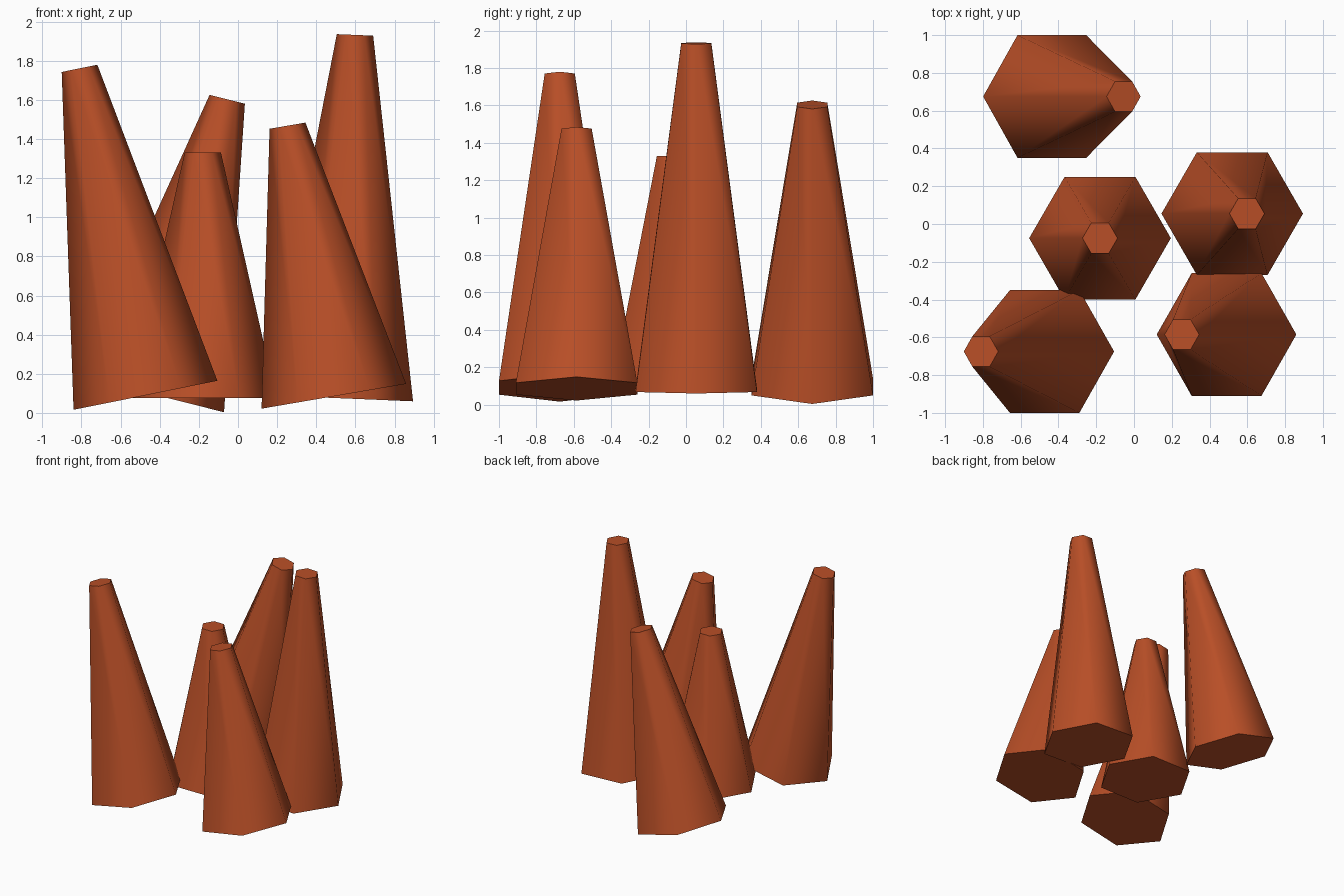
import bpy, bmesh, math
from mathutils import Vector, Matrix

if "Cube" in bpy.data.objects:
    bpy.data.objects.remove(bpy.data.objects["Cube"])

rust = bpy.data.materials.new("rust red clay")
rust.diffuse_color = (0.48, 0.077, 0.02, 1)
rust.use_nodes = True
rust.node_tree.nodes["Principled BSDF"].inputs["Base Color"].default_value = rust.diffuse_color

BASE_R, TOP_R = 0.375, 0.093


def spire(name, base, top):
    """Six-sided tapering spire whose axis runs from base to top."""
    base, top = Vector(base), Vector(top)
    axis = top - base
    bm = bmesh.new()
    bmesh.ops.create_cone(bm, cap_ends=True, segments=6, radius1=BASE_R,
                          radius2=TOP_R, depth=axis.length)
    # corners point along x, then lean sideways about y
    corner = max(bm.verts, key=lambda v: v.co.x + 0.01 * v.co.y)
    turn = Matrix.Rotation(-math.atan2(corner.co.y, corner.co.x), 4, 'Z')
    lean = Matrix.Rotation(math.atan2(axis.x, axis.z), 4, 'Y')
    place = Matrix.Translation((base + top) / 2)
    bmesh.ops.transform(bm, matrix=place @ lean @ turn, verts=bm.verts)
    # round-looking sides, flat caps
    for f in bm.faces:
        f.smooth = len(f.verts) == 4
    for e in bm.edges:
        e.smooth = all(len(f.verts) == 4 for f in e.link_faces)
    mesh = bpy.data.meshes.new(name)
    bm.to_mesh(mesh)
    bm.free()
    mesh.materials.append(rust)
    bpy.context.collection.objects.link(bpy.data.objects.new(name, mesh))


spire("back_spire", (-0.435, 0.675, 0.095), (-0.055, 0.675, 1.603))
spire("centre_spire", (-0.18, -0.075, 0.075), (-0.18, -0.075, 1.33))
spire("right_spire", (0.52, 0.055, 0.075), (0.598, 0.055, 1.932))
spire("front_right_spire", (0.49, -0.585, 0.085), (0.253, -0.585, 1.468))
spire("front_left_spire", (-0.473, -0.675, 0.09), (-0.81, -0.675, 1.761))
